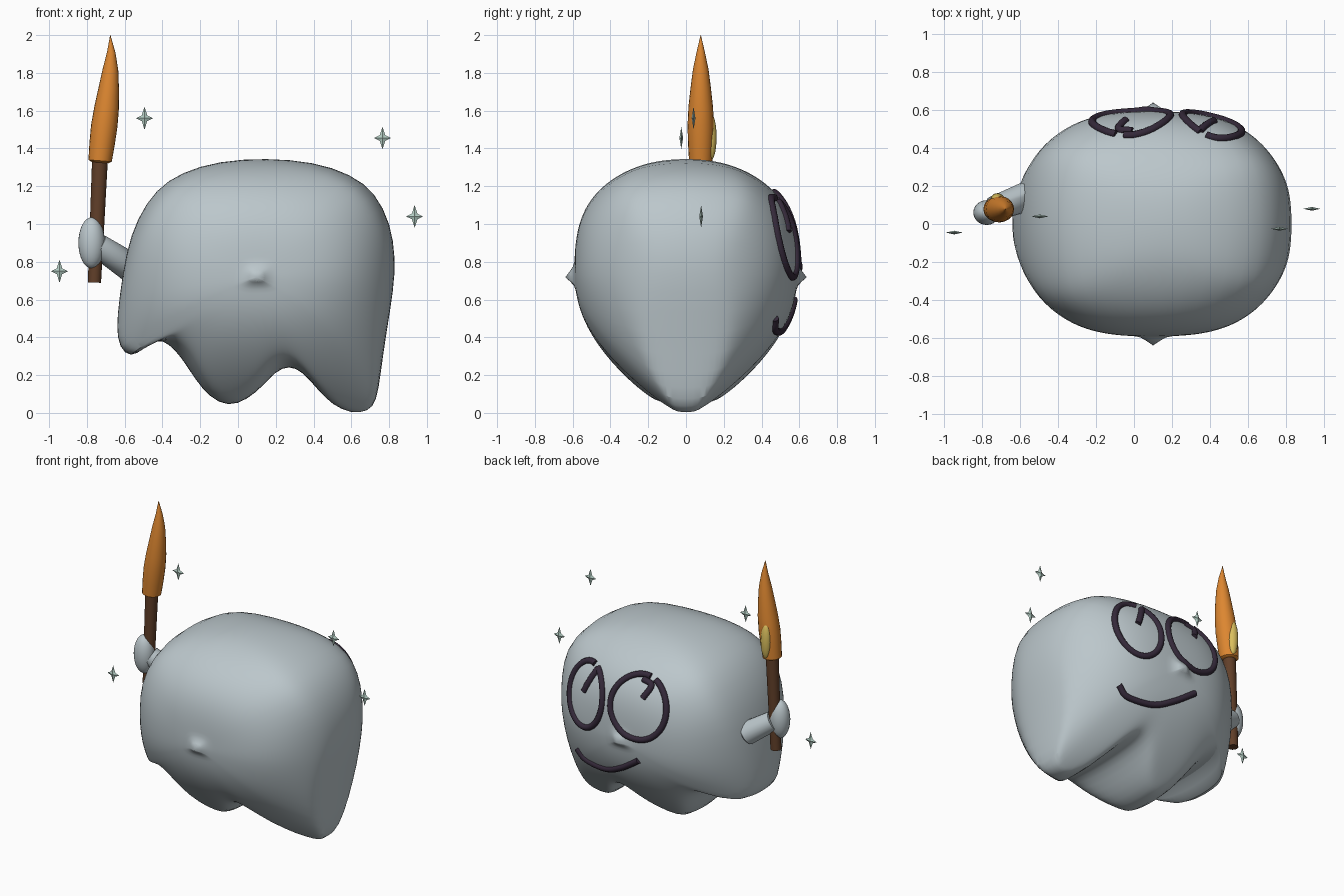
import bpy, bmesh, math
from mathutils import Vector, Matrix
from mathutils.bvhtree import BVHTree

cube = bpy.data.objects.get("Cube")
if cube:
    bpy.data.objects.remove(cube, do_unlink=True)


def material(name, rgb):
    mat = bpy.data.materials.new(name)
    mat.use_nodes = True
    color = (*rgb, 1)
    mat.diffuse_color = color
    shader = mat.node_tree.nodes["Principled BSDF"]
    shader.inputs["Base Color"].default_value = color
    shader.inputs["Roughness"].default_value = 0.7
    return mat


PALE = material("pale grey", (0.5, 0.57, 0.6))
DARK = material("dark purple", (0.035, 0.022, 0.042))
BROWN = material("wood brown", (0.12, 0.05, 0.022))
ORANGE = material("flame orange", (0.72, 0.24, 0.03))
YELLOW = material("flame yellow", (0.7, 0.52, 0.11))
MINT = material("sparkle mint", (0.47, 0.63, 0.565))


def finish(bm, name, mat, smooth=True):
    bmesh.ops.recalc_face_normals(bm, faces=bm.faces)
    mesh = bpy.data.meshes.new(name)
    bm.to_mesh(mesh)
    bm.free()
    mesh.materials.append(mat)
    obj = bpy.data.objects.new(name, mesh)
    bpy.context.collection.objects.link(obj)
    if smooth:
        bpy.ops.object.select_all(action="DESELECT")
        obj.select_set(True)
        bpy.context.view_layer.objects.active = obj
        bpy.ops.object.shade_smooth_by_angle(angle=math.radians(50))
    return obj


def bridge(bm, ring_a, ring_b):
    n = len(ring_a)
    for i in range(n):
        j = (i + 1) % n
        bm.faces.new((ring_a[i], ring_a[j], ring_b[j], ring_b[i]))


def ellipsoid(name, center, radii, mat):
    bm = bmesh.new()
    bmesh.ops.create_uvsphere(bm, u_segments=24, v_segments=16, radius=1,
                              matrix=Matrix.LocRotScale(Vector(center), None, Vector(radii)))
    return finish(bm, name, mat)


def tube(name, stations, mat, sides=20):
    """Loft of round sections; each station is a centre and a radius."""
    bm = bmesh.new()
    axis = Vector(stations[-1][0]) - Vector(stations[0][0])
    turn = axis.to_track_quat("Z", "Y")
    rings = []
    for center, radius in stations:
        ring = []
        for i in range(sides):
            a = math.tau * i / sides
            offset = turn @ Vector((math.cos(a), math.sin(a), 0)) * radius
            ring.append(bm.verts.new(Vector(center) + offset))
        rings.append(ring)
    for a, b in zip(rings, rings[1:]):
        bridge(bm, a, b)
    bm.faces.new(rings[0])
    bm.faces.new(rings[-1])
    return finish(bm, name, mat)


# Body: scalloped outline swelled front and back, thinner towards the feet
OUTLINE = [
    (.15, 1.35), (.4, 1.33), (.6, 1.265), (.73, 1.165), (.81, 1), (.835, .82),
    (.825, .65), (.785, .42), (.755, .2), (.735, .06), (.69, .005), (.6, -.005),
    (.5, .04), (.42, .125), (.34, .22), (.27, .25), (.2, .22), (.13, .14),
    (.05, .07), (-.05, .03), (-.15, .08), (-.23, .18), (-.3, .295),
    (-.37, .37), (-.43, .39), (-.5, .34), (-.57, .29), (-.63, .345),
    (-.645, .45), (-.63, .6), (-.595, .85), (-.535, 1.03), (-.435, 1.185),
    (-.3, 1.275), (-.1, 1.335)]
CENTER_X, CENTER_Z, DEPTH, RINGS = 0.1, 0.72, 0.645, 18


def half_depth(dx, dz, s):
    """Dome by position, rounded off to nothing at the rim."""
    across = max(1 - abs(dx / 0.745) ** 2.3, 0) ** 0.5
    if dz > 0:
        along = max(1 - (dz / 0.63) ** 2.5, 0) ** 0.5
    else:
        along = max(1 - (-dz / 0.74) ** 1.5, 0) ** 0.75
    dome = max(across * along, 0.001)
    rim = max(1 - s ** 4.5, 0) ** 0.5
    return DEPTH * (dome ** -8 + rim ** -8) ** (-1 / 8)


def build_body():
    bm = bmesh.new()

    def ring(k, side):
        s = math.sin(math.pi / 2 * k / RINGS)
        verts = []
        for x, z in OUTLINE:
            dx, dz = x - CENTER_X, z - CENTER_Z
            if z < 0.41:    # inner rings ease the scallops into a plain curve
                plain = -0.5 * (1 - abs(dx / 0.8) ** 3) ** (1 / 3)
                dz = plain + (dz - plain) * s * s
            dx, dz = dx * s, dz * s
            y = side * half_depth(dx, dz, s) if k < RINGS else 0
            verts.append(bm.verts.new((CENTER_X + dx, y, CENTER_Z + dz)))
        return verts

    rim = ring(RINGS, 1)
    for side in (1, -1):
        outer = rim
        for k in range(RINGS - 1, 0, -1):
            inner = ring(k, side)
            bridge(bm, outer, inner)
            outer = inner
        tip = bm.verts.new((CENTER_X, side * DEPTH, CENTER_Z))
        for i, v in enumerate(outer):
            bm.faces.new((v, outer[(i + 1) % len(outer)], tip))
    obj = finish(bm, "body", PALE)
    for poly in obj.data.polygons:
        poly.use_smooth = True
    soft = obj.modifiers.new("soften", "SUBSURF")
    soft.levels = soft.render_levels = 1
    return obj


body = build_body()
bpy.context.view_layer.update()
surface = BVHTree.FromObject(body, bpy.context.evaluated_depsgraph_get())


# Face: round strokes laid on the body surface
def stroke(name, path, radius=0.021):
    points = []
    for x, z in path:
        hit = surface.ray_cast(Vector((x, 2, z)), Vector((0, -1, 0)))[0]
        if hit:
            points.append(hit)
    curve = bpy.data.curves.new(name, "CURVE")
    curve.dimensions = "3D"
    curve.bevel_depth = radius
    curve.bevel_resolution = 3
    curve.use_fill_caps = True
    spline = curve.splines.new("POLY")
    spline.points.add(len(points) - 1)
    for p, co in zip(spline.points, points):
        p.co = (*co, 1)
    spline.use_smooth = True
    curve.materials.append(DARK)
    obj = bpy.data.objects.new(name, curve)
    bpy.context.collection.objects.link(obj)


def flowing(points, steps=8):
    """Smooth path through a few control points."""
    pts = [Vector(p) for p in points]
    pts = [pts[0] * 2 - pts[1]] + pts + [pts[-1] * 2 - pts[-2]]
    path = []
    for a, b, c, d in zip(pts, pts[1:], pts[2:], pts[3:]):
        for i in range(steps + 1):
            t = i / steps
            path.append((b * 2 + (c - a) * t + (a * 2 - b * 5 + c * 4 - d) * t ** 2
                         + (b * 3 - a - c * 3 + d) * t ** 3) / 2)
    return [p for i, p in enumerate(path) if i == 0 or (p - path[i - 1]).length > 1e-4]


def eye_ring(name, cx, cz, rx, rz):
    angles = [math.radians(113 + 348 * i / 48) for i in range(49)]
    stroke(name, [(cx + rx * math.cos(a), cz + rz * math.sin(a)) for a in angles])


eye_ring("right_eye_ring", -0.015, 0.96, 0.205, 0.205)
eye_ring("left_eye_ring", 0.41, 0.93, 0.155, 0.21)
stroke("right_eye_mark", flowing([(-.01, 1.14), (-.08, 1.115), (-.045, 1.035)]))
stroke("left_eye_mark", flowing([(.345, 1.12), (.38, 1.05), (.42, .96)]))
stroke("mouth", flowing([(.52, .5), (.45, .44), (.27, .435), (.12, .5), (-.03, .6)]))

# Arm and hand
tube("arm", [((-.56, .14, .765), .06), ((-.575, .14, .775), .078),
             ((-.74, .08, .885), .065)], PALE)
ellipsoid("hand", (-.775, .06, .9), (.07, .065, .135), PALE)

# Torch
tube("torch_handle", [((-.76, .08, .69), .035), ((-.73, .08, 1.36), .042)], BROWN)
tube("torch_flame", [((x, .078, z), r) for x, z, r in (
    (-.73, 1.325, .045), (-.73, 1.335, .062), (-.72, 1.42, .067), (-.708, 1.52, .07),
    (-.695, 1.62, .065), (-.684, 1.72, .054), (-.675, 1.82, .041),
    (-.671, 1.91, .022), (-.676, 2, .001))], ORANGE)
ellipsoid("flame_glow", (-.718, .13, 1.46), (.036, .032, .125), YELLOW)


# Sparkles: thin four-pointed stars
def sparkle(name, x, y, z):
    bm = bmesh.new()
    rim = []
    for i in range(8):
        a = math.tau * i / 8
        r = 0.021 if i % 2 else (0.045 if i % 4 == 0 else 0.06)
        rim.append(bm.verts.new((x + r * math.cos(a), y, z + r * math.sin(a))))
    for side in (1, -1):
        tip = bm.verts.new((x, y + side * 0.01, z))
        for i in range(8):
            bm.faces.new((rim[i], rim[(i + 1) % 8], tip))
    finish(bm, name, MINT, smooth=False)


for i, spot in enumerate([(-.945, -.045, .75), (-.495, .04, 1.56),
                          (.765, -.025, 1.455), (.935, .08, 1.04)]):
    sparkle(f"sparkle_{i + 1}", *spot)
